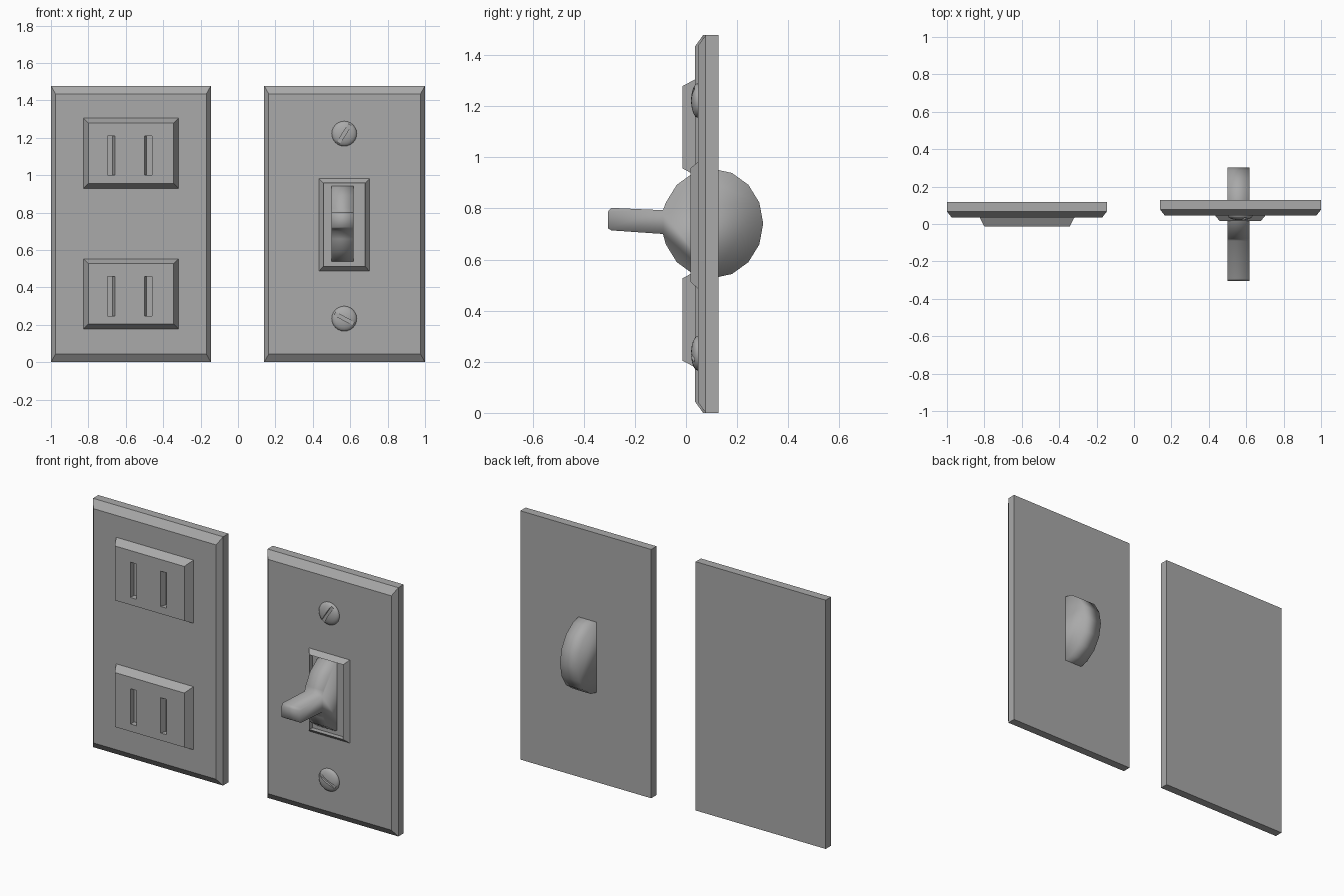
import bpy, bmesh, math
from mathutils import Matrix, Vector

if "Cube" in bpy.data.objects:
    bpy.data.objects.remove(bpy.data.objects["Cube"])

grey = bpy.data.materials.new("light_grey")
grey.diffuse_color = (0.4, 0.4, 0.4, 1)
grey.use_nodes = True
grey.node_tree.nodes["Principled BSDF"].inputs["Base Color"].default_value = grey.diffuse_color


def finish(bm, name):
    bmesh.ops.recalc_face_normals(bm, faces=bm.faces[:])
    me = bpy.data.meshes.new(name)
    bm.to_mesh(me)
    bm.free()
    me.materials.append(grey)
    ob = bpy.data.objects.new(name, me)
    bpy.context.collection.objects.link(ob)
    return ob


def loft(name, rings, loop=False):
    """Skin rectangles (x0, x1, z0, z1, y); capped, or closed back on itself."""
    bm = bmesh.new()
    vs = [[bm.verts.new(p) for p in ((a, y, c), (b, y, c), (b, y, d), (a, y, d))]
          for a, b, c, d, y in rings]
    pairs = list(zip(vs, vs[1:]))
    if loop:
        pairs.append((vs[-1], vs[0]))
    else:
        bm.faces.new(vs[0])
        bm.faces.new(vs[-1])
    for r, s in pairs:
        for i in range(4):
            j = (i + 1) % 4
            bm.faces.new((r[i], r[j], s[j], s[i]))
    return finish(bm, name)


def cut(ob, cutters):
    for c in cutters:
        m = ob.modifiers.new("cut", 'BOOLEAN')
        m.operation, m.solver, m.object = 'DIFFERENCE', 'EXACT', c
    dg = bpy.context.evaluated_depsgraph_get()
    ob.data = bpy.data.meshes.new_from_object(ob.evaluated_get(dg))
    ob.modifiers.clear()
    for c in cutters:
        bpy.data.objects.remove(c)


def plate(name, x0, x1, front):
    # flat back, straight edge, chamfered front
    dx, dz, h = 0.024, 0.043, 1.478
    loft(name, [(x0, x1, 0, h, front + 0.081),
                (x0, x1, 0, h, front + 0.031),
                (x0 + dx, x1 - dx, dz, h - dz, front)])


def outlet(name, z0):
    # raised tapered block with two slots
    x0, x1, z1, b = -0.826, -0.318, z0 + 0.375, 0.026
    ob = loft(name, [(x0, x1, z0, z1, 0.036),
                     (x0 + b, x1 - b, z0 + b, z1 - b, -0.013)])
    s0, s1 = z0 + 0.07, z0 + 0.28
    cutters = []
    for a, c, ta, tc in ((-0.698, -0.658, 0, 0.012), (-0.50, -0.46, 0.012, 0)):
        cutters.append(loft("slot_cutter", [(a + ta, c - tc, s0, s1, 0.022),
                                            (a, c, s0, s1, -0.013),
                                            (a, c, s0, s1, -0.04)]))
    cut(ob, cutters)


def screw(name, z, angle):
    # domed head with a turned slot
    bm = bmesh.new()
    bmesh.ops.create_uvsphere(bm, u_segments=24, v_segments=16, radius=1)
    place = Matrix.Translation((0.568, 0.046, z))
    bm.transform(place @ Matrix.Diagonal((0.067, 0.026, 0.067, 1))
                 @ Matrix.Rotation(math.pi / 2, 4, 'X'))
    ob = finish(bm, name)
    c = loft("screw_cutter", [(-0.08, 0.08, -0.009, 0.009, -0.013),
                              (-0.08, 0.08, -0.009, 0.009, -0.05)])
    c.data.transform(place @ Matrix.Rotation(-angle, 4, 'Y'))
    cut(ob, [c])
    bpy.ops.object.select_all(action='DESELECT')
    ob.select_set(True)
    bpy.context.view_layer.objects.active = ob
    bpy.ops.object.shade_smooth_by_angle(angle=math.radians(35))


# wall plates
plate("outlet_plate", -1.0, -0.145, 0.036)
plate("switch_plate", 0.14, 1.0, 0.046)

# outlets and screws
outlet("lower_outlet", 0.178)
outlet("upper_outlet", 0.930)
screw("upper_screw", 1.222, math.radians(58))
screw("lower_screw", 0.233, math.radians(-28))

# raised rim around the switch opening
loft("switch_rim", [(0.433, 0.703, 0.487, 0.981, 0.046),
                    (0.457, 0.679, 0.513, 0.957, 0.017),
                    (0.457, 0.679, 0.513, 0.957, 0.046)], loop=True)

# switch toggle: 16-sided rocker disc with a lever, one side profile extruded
profile = []
for k in range(16):
    if k == 8:
        profile += [(-0.09, 0.793), (-0.292, 0.802), (-0.305, 0.788),
                    (-0.305, 0.722), (-0.292, 0.714), (-0.09, 0.70)]
    else:
        t = k * math.tau / 16
        profile.append((0.104 + 0.198 * math.cos(t), 0.741 + 0.214 * math.sin(t)))
bm = bmesh.new()
side = bm.faces.new([bm.verts.new((0.50, y, z)) for y, z in profile])
out = bmesh.ops.extrude_face_region(bm, geom=[side], use_keep_orig=True)
bmesh.ops.translate(bm, vec=Vector((0.117, 0, 0)),
                    verts=[v for v in out["geom"] if isinstance(v, bmesh.types.BMVert)])
for f in bm.faces:
    f.smooth = True
finish(bm, "switch_toggle")
